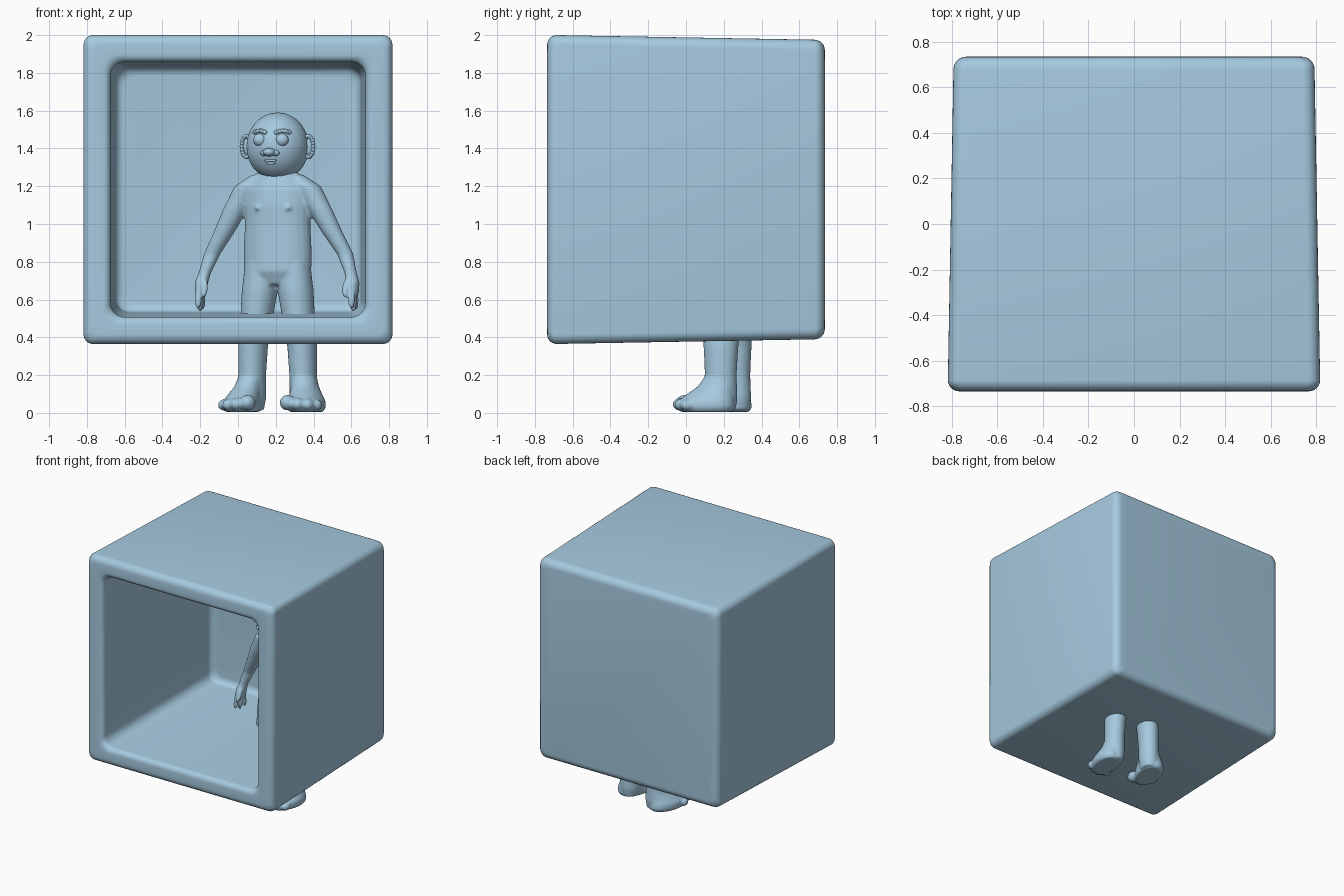
import bpy, bmesh, math
from mathutils import Matrix, Vector

if "Cube" in bpy.data.objects:
    bpy.data.objects.remove(bpy.data.objects["Cube"])

mat = bpy.data.materials.new("pale_blue")
mat.diffuse_color = (0.38, 0.59, 0.74, 1)
mat.use_nodes = True
mat.node_tree.nodes["Principled BSDF"].inputs["Base Color"].default_value = mat.diffuse_color
FIGURE = Matrix.Translation((0.21, 0.22, 0)) @ Matrix.Rotation(math.radians(-15), 4, 'Z')


def finish(name, bm, matrix=Matrix(), angle=40):
    bmesh.ops.recalc_face_normals(bm, faces=bm.faces)
    me = bpy.data.meshes.new(name)
    bm.to_mesh(me)
    bm.free()
    me.materials.append(mat)
    ob = bpy.data.objects.new(name, me)
    bpy.context.collection.objects.link(ob)
    ob.matrix_world = matrix
    bpy.ops.object.select_all(action='DESELECT')
    ob.select_set(True)
    bpy.context.view_layer.objects.active = ob
    bpy.ops.object.shade_smooth_by_angle(angle=math.radians(angle))
    return ob


def skin_rings(bm, rings):
    """Bridge equal rings of points and cap both ends."""
    vs = [[bm.verts.new(p) for p in r] for r in rings]
    n = len(vs[0])
    for a, b in zip(vs, vs[1:]):
        for i in range(n):
            bm.faces.new((a[i], a[(i + 1) % n], b[(i + 1) % n], b[i]))
    bm.faces.new(vs[0])
    bm.faces.new(vs[-1])


def limb(bm, sections, side=1, n=24):
    """Stack of level ellipses: x, y, z, x radius, y radius."""
    skin_rings(bm, [[(side * x + rx * math.cos(t), y + ry * math.sin(t), z)
                     for t in (2 * math.pi * i / n for i in range(n))]
                    for x, y, z, rx, ry in sections])


def ball(bm, centre, radii, tilt=0, axis='Y', seg=24):
    m = (Matrix.Translation(centre) @ Matrix.Rotation(tilt, 4, axis)
         @ Matrix.Diagonal(Vector(radii).to_4d()))
    bmesh.ops.create_uvsphere(bm, u_segments=seg, v_segments=seg // 2, radius=1, matrix=m)


# Open box: one rounded square profile wrapped from the back, over the rim, into the cavity
def rounded_square(y, half, r, n=6):
    pts = []
    for k, (sx, sz) in enumerate(((1, 1), (-1, 1), (-1, -1), (1, -1))):
        for i in range(n + 1):
            t = math.pi / 2 * (k + i / n)
            pts.append((sx * (half - r) + r * math.cos(t), y,
                        1.1825 + sz * (half - r) + r * math.sin(t)))
    return pts


def fillet(cy, ch, r, a0, a1, corner, n=6):
    return [(cy + r * math.sin(a), ch + r * math.cos(a), corner)
            for a in (math.radians(a0 + (a1 - a0) * i / n) for i in range(n + 1))]


profile = (fillet(0.68, 0.738, 0.055, 90, 0, 0.055)          # outer back edge
           + fillet(-0.685, 0.7675, 0.05, 0, -90, 0.05)      # outer front edge
           + fillet(-0.695, 0.715, 0.04, -90, -180, 0.075)   # opening rim
           + fillet(0.55, 0.60, 0.05, 0, 90, 0.075))         # cavity back edge
bm = bmesh.new()
skin_rings(bm, [rounded_square(*p) for p in profile])
finish("box_shell", bm)

# Body: overlapping stacked sections fused into one smooth skin
bm = bmesh.new()
limb(bm, [(0, 0, 0.68, 0.13, 0.08), (0, 0, 0.75, 0.183, 0.11), (0, 0, 0.85, 0.185, 0.108),
          (0, 0, 1.0, 0.178, 0.105), (0, 0, 1.1, 0.178, 0.108), (0, 0, 1.18, 0.17, 0.1),
          (0, 0, 1.25, 0.125, 0.08), (0, 0, 1.33, 0.07, 0.065)])
for s in (-1, 1):
    # arm and palm
    limb(bm, [(0.09, 0, 1.26, 0.05, 0.045), (0.16, 0, 1.2, 0.075, 0.065),
              (0.235, 0, 1.07, 0.066, 0.055), (0.30, 0.01, 0.95, 0.055, 0.048),
              (0.365, 0.02, 0.84, 0.044, 0.04), (0.40, 0, 0.74, 0.033, 0.033),
              (0.415, -0.01, 0.69, 0.035, 0.045), (0.42, -0.015, 0.63, 0.025, 0.05)], s)
    # fingers and thumb
    for y, z in ((-0.055, 0.605), (-0.018, 0.592), (0.02, 0.60)):
        ball(bm, (s * 0.42, y, z), (0.019, 0.017, 0.06), (y + 0.015) * 4, 'X')
    ball(bm, (s * 0.385, -0.055, 0.66), (0.017, 0.018, 0.055), -0.4, 'X')
    # leg
    limb(bm, [(0.09, 0, 0.8, 0.085, 0.09), (0.098, 0, 0.65, 0.095, 0.1),
              (0.115, 0, 0.5, 0.086, 0.097), (0.135, 0, 0.35, 0.078, 0.093),
              (0.14, 0, 0.2, 0.073, 0.085), (0.14, 0.005, 0.08, 0.072, 0.085),
              (0.14, 0.005, 0.015, 0.06, 0.075)], s)
    # foot and toes
    limb(bm, [(0.175, -0.07, 0.005, 0.085, 0.14), (0.178, -0.07, 0.03, 0.097, 0.155),
              (0.178, -0.07, 0.065, 0.095, 0.15), (0.168, -0.05, 0.1, 0.083, 0.125),
              (0.155, -0.02, 0.14, 0.072, 0.1), (0.14, 0, 0.2, 0.07, 0.08)], s)
    for x, y, r in ((0.11, -0.205, 0.042), (0.168, -0.215, 0.034),
                    (0.218, -0.195, 0.032), (0.255, -0.155, 0.03)):
        ball(bm, (s * x, y, r + 0.012), (r, r * 1.2, r))
    # chest points
    ball(bm, (s * 0.085, -0.098, 1.085), (0.013, 0.013, 0.013))
body = finish("body", bm, FIGURE, 180)
rm = body.modifiers.new("fuse", 'REMESH')
rm.mode, rm.voxel_size, rm.use_smooth_shade = 'VOXEL', 0.009, True
sm = body.modifiers.new("soften", 'SMOOTH')
sm.factor, sm.iterations = 0.5, 6

# Head and face
HEAD = FIGURE @ Matrix.Translation((0, 0, 1.41))


def face_y(x, z, lift=0.0):
    return -0.165 * math.sqrt(max(0, 1 - (x / 0.165) ** 2 - (z / 0.18) ** 2)) - lift


bm = bmesh.new()
ball(bm, (0, 0, 0), (0.165, 0.165, 0.18), seg=48)
finish("head", bm, HEAD, 180)

for s, side in ((-1, "left"), (1, "right")):
    # ear: flat disc with a raised rim
    bm = bmesh.new()
    ball(bm, (s * 0.168, 0.01, 0), (0.03, 0.018, 0.055), s * 0.15)
    n = 20
    ring = [Vector((s * (0.17 + 0.026 * math.cos(t)), -0.002, 0.055 * math.sin(t)))
            for t in (2 * math.pi * i / n for i in range(n))]
    for p in ring:
        ball(bm, p, (0.012, 0.014, 0.012), seg=12)
    finish(side + "_ear", bm, HEAD, 180)
    # eye
    bm = bmesh.new()
    ball(bm, (s * 0.06, face_y(0.06, 0.035) + 0.012, 0.035), (0.036, 0.03, 0.034))
    finish(side + "_eye", bm, HEAD, 180)
    # brow
    bm = bmesh.new()
    for i in range(9):
        x = 0.03 + 0.065 * i / 8
        z = 0.075 + 0.008 * math.sin(math.pi * i / 8)
        ball(bm, (s * x, face_y(x, z), z), (0.012, 0.012, 0.012), seg=12)
    finish(side + "_brow", bm, HEAD, 180)

bm = bmesh.new()
ball(bm, (0, face_y(0, -0.03, 0.012), -0.03), (0.032, 0.035, 0.022))
for s in (-1, 1):
    ball(bm, (s * 0.032, face_y(0.03, -0.034, 0.002), -0.034), (0.02, 0.02, 0.016))
finish("nose", bm, HEAD, 180)

bm = bmesh.new()
for x, z, w in ((0, -0.074, 0.035), (0, -0.088, 0.026)):
    ball(bm, (x, face_y(x, z) + 0.002, z), (w, 0.008, 0.007))
finish("mouth", bm, HEAD, 180)
